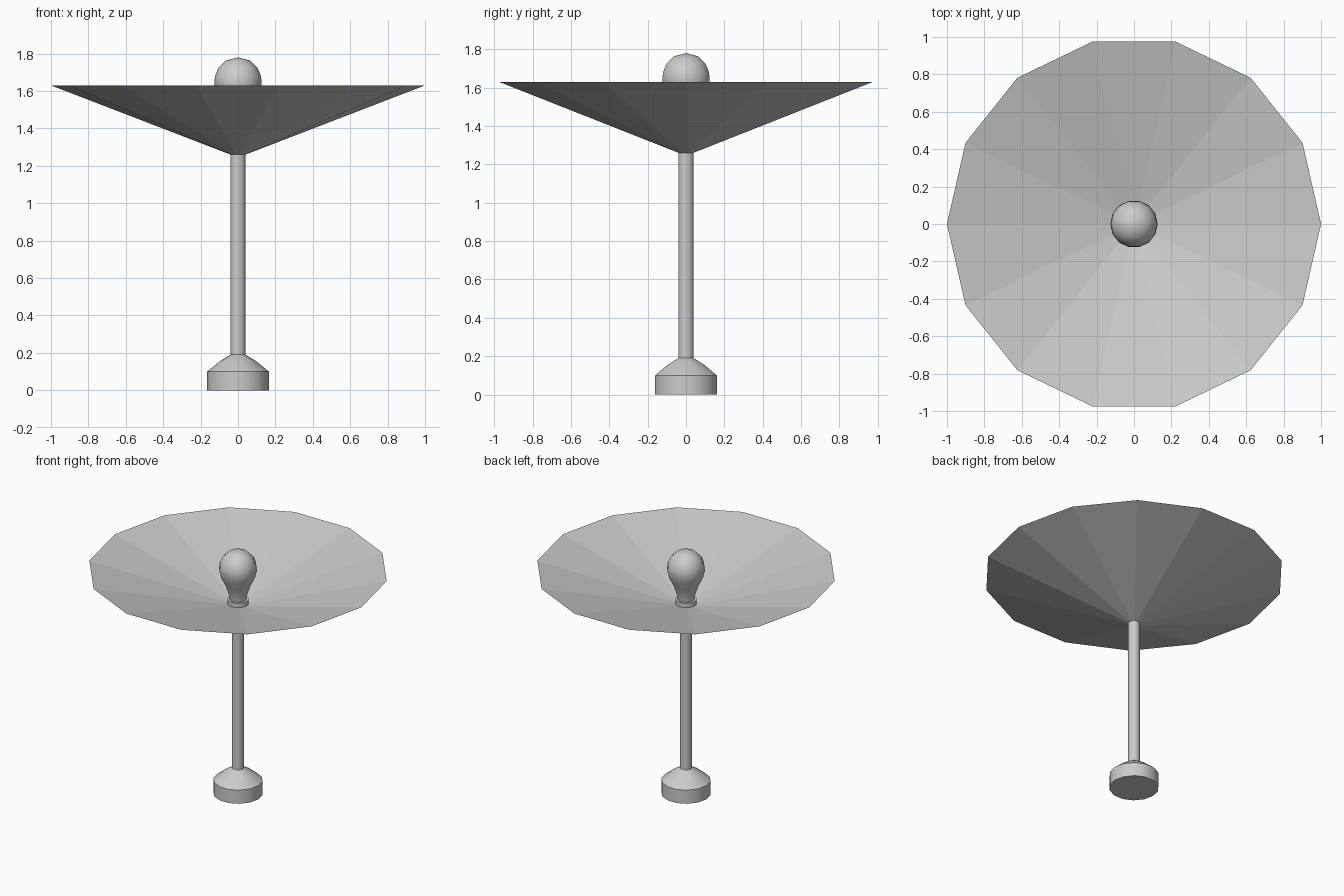
import bpy, bmesh, math

if "Cube" in bpy.data.objects:
    bpy.data.objects.remove(bpy.data.objects["Cube"])

SIDES = 14


def lathe(name, profile, smooth_angle=None):
    """Revolve a (radius, z) profile around z; radius 0 makes a pole point."""
    bm = bmesh.new()
    rings = []
    for r, z in profile:
        if r == 0:
            rings.append([bm.verts.new((0, 0, z))] * SIDES)
        else:
            rings.append([bm.verts.new((r * math.cos(math.tau * i / SIDES),
                                        r * math.sin(math.tau * i / SIDES), z))
                          for i in range(SIDES)])
    for lo, hi in zip(rings, rings[1:]):
        for i in range(SIDES):
            j = (i + 1) % SIDES
            bm.faces.new(list(dict.fromkeys((lo[i], lo[j], hi[j], hi[i]))))
    bmesh.ops.recalc_face_normals(bm, faces=bm.faces)
    mesh = bpy.data.meshes.new(name)
    bm.to_mesh(mesh)
    bm.free()
    obj = bpy.data.objects.new(name, mesh)
    bpy.context.collection.objects.link(obj)
    if smooth_angle:
        bpy.ops.object.select_all(action='DESELECT')
        obj.select_set(True)
        bpy.context.view_layer.objects.active = obj
        bpy.ops.object.shade_smooth_by_angle(angle=math.radians(smooth_angle))
    return obj


# Weighted foot with a domed top
lathe("base", [(0, 0), (0.165, 0), (0.165, 0.10), (0.095, 0.157),
               (0.04, 0.19), (0, 0.19)], 30)

# Upright pole
lathe("pole", [(0, 0.18), (0.04, 0.18), (0.04, 1.27), (0, 1.27)], 30)

# Faceted dish: steep outside, shallower inside, sharp rim
lathe("shade", [(0, 1.26), (0.04, 1.26), (1.0, 1.63), (0, 1.375)])

# Bulb socket
lathe("socket", [(0, 1.36), (0.072, 1.36), (0.072, 1.425), (0, 1.425)], 30)

# Light bulb: tapered neck into a round top
lathe("bulb", [(0, 1.41), (0.055, 1.41), (0.058, 1.45), (0.085, 1.53),
               (0.115, 1.59), (0.127, 1.64), (0.123, 1.68), (0.104, 1.725),
               (0.065, 1.763), (0, 1.78)], 50)
